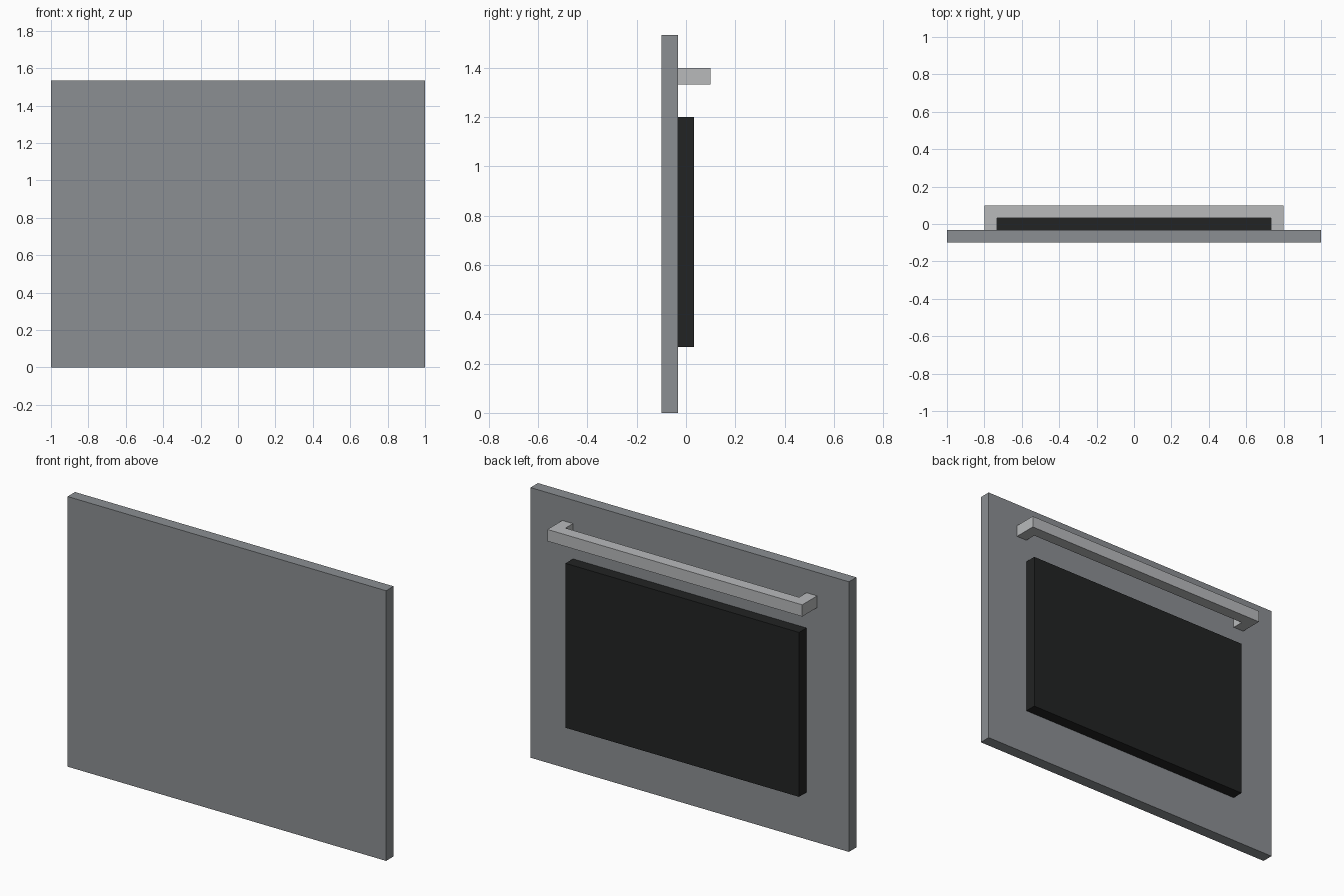
import bpy
import bmesh
from mathutils import Vector

cube = bpy.data.objects.get("Cube")
if cube:
    bpy.data.objects.remove(cube, do_unlink=True)


def make_material(name, rgb):
    mat = bpy.data.materials.new(name)
    mat.use_nodes = True
    color = (*rgb, 1.0)
    mat.diffuse_color = color
    mat.node_tree.nodes["Principled BSDF"].inputs["Base Color"].default_value = color
    return mat


def add_object(name, bm, mat):
    bmesh.ops.recalc_face_normals(bm, faces=bm.faces)
    mesh = bpy.data.meshes.new(name)
    bm.to_mesh(mesh)
    bm.free()
    mesh.materials.append(mat)
    obj = bpy.data.objects.new(name, mesh)
    bpy.context.collection.objects.link(obj)
    return obj


def box(name, low, high, mat):
    low, high = Vector(low), Vector(high)
    bm = bmesh.new()
    bmesh.ops.create_cube(bm, size=1)
    bmesh.ops.scale(bm, vec=high - low, verts=bm.verts)
    bmesh.ops.translate(bm, vec=(low + high) / 2, verts=bm.verts)
    return add_object(name, bm, mat)


def extruded_outline(name, outline, z_low, z_high, mat):
    bm = bmesh.new()
    face = bm.faces.new([bm.verts.new((x, y, z_low)) for x, y in outline])
    result = bmesh.ops.extrude_face_region(bm, geom=[face])
    top = [v for v in result["geom"] if isinstance(v, bmesh.types.BMVert)]
    bmesh.ops.translate(bm, vec=(0, 0, z_high - z_low), verts=top)
    return add_object(name, bm, mat)


steel = make_material("steel grey", (0.26, 0.275, 0.29))
light_steel = make_material("light steel", (0.48, 0.49, 0.50))
black_glass = make_material("black glass", (0.016, 0.017, 0.017))

T = 0.0667        # common thickness of every part
BACK = -0.0333    # plane where the window and handle meet the panel

# Door slab and raised window on its +y side
box("door_panel", (-1, BACK - T, 0), (1, BACK, 1.5333), steel)
box("window", (-0.7333, BACK, 0.2667), (0.7333, BACK + T, 1.2), black_glass)

# Handle: U-shaped outline, mirrored about x = 0 and extruded upwards
half = [(0.8, 0.1), (0.8, BACK), (0.8 - T, BACK), (0.8 - T, 0.1 - T)]
outline = half + [(-x, y) for x, y in reversed(half)]
extruded_outline("handle", outline, 1.3333, 1.4, light_steel)
